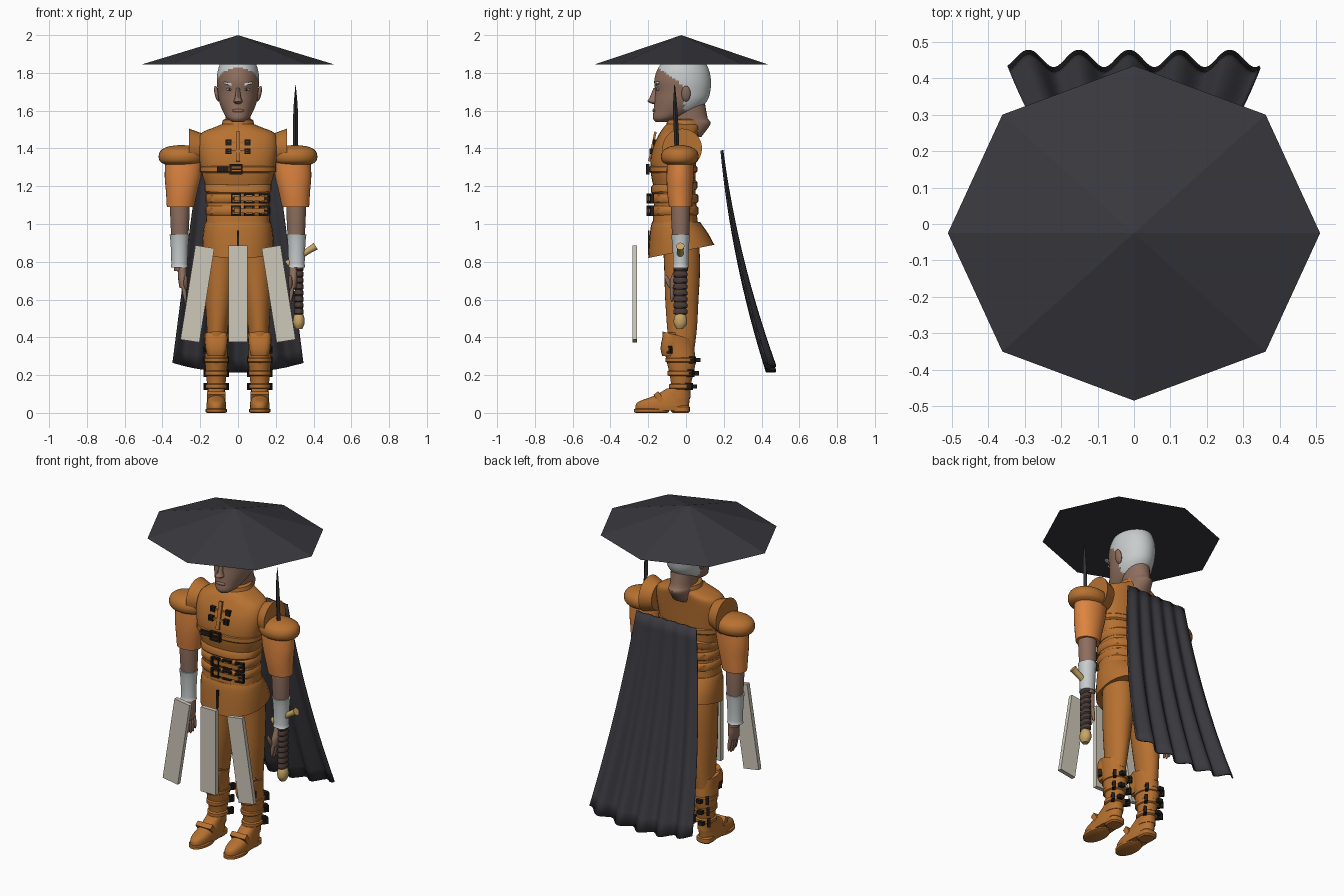
import bpy, bmesh
from math import sin, cos, pi, radians, copysign
from mathutils import Matrix, Vector

if "Cube" in bpy.data.objects:
    bpy.data.objects.remove(bpy.data.objects["Cube"])


def material(name, r, g, b):
    m = bpy.data.materials.new(name)
    m.use_nodes = True
    m.diffuse_color = (r, g, b, 1)
    m.node_tree.nodes["Principled BSDF"].inputs["Base Color"].default_value = (r, g, b, 1)
    return m


CLOTH = material("charcoal cloth", .04, .04, .048)
LEATHER = material("tan leather", .47, .165, .03)
SLEEVE = material("orange sleeve", .72, .23, .05)
SKIN = material("skin", .27, .155, .11)
WHITE = material("white hair and steel", .57, .6, .6)
IVORY = material("ivory plate", .62, .58, .49)
BLACK = material("black buckle", .015, .012, .01)
GRIP = material("brown grip", .07, .045, .038)
GOLD = material("gold", .58, .38, .13)
BLADE = material("dark steel", .03, .03, .035)


def finish(bm, name, mats, angle=40):
    """Turn a bmesh into an object, smooth except at sharp edges."""
    bmesh.ops.recalc_face_normals(bm, faces=bm.faces)
    for f in bm.faces:
        f.smooth = True
    for e in bm.edges:
        e.smooth = e.calc_face_angle(0) < radians(angle)
    mesh = bpy.data.meshes.new(name)
    bm.to_mesh(mesh)
    bm.free()
    for m in mats if isinstance(mats, list) else [mats]:
        mesh.materials.append(m)
    ob = bpy.data.objects.new(name, mesh)
    bpy.context.collection.objects.link(ob)
    return ob


def spline(a, b, c, d, t):
    return b + (c - a + (2*a - 5*b + 4*c - d + (3*(b - c) + d - a)*t)*t)*t/2


def loft(name, rows, mat, x=0, lean=0, box=2, sides=28, steps=4, tilt=(0, 0), rule=None):
    """Skin oval rings given as (z, half width, front y, back y)."""
    rings = []
    for i in range(len(rows) - 1):
        quad = [rows[min(max(i + k, 0), len(rows) - 1)] for k in (-1, 0, 1, 2)]
        rings += [[spline(*v, s/steps) for v in zip(*quad)] for s in range(steps)]
    rings.append(rows[-1])
    bm, loops = bmesh.new(), []
    for i, (z, half, front, back) in enumerate(rings):
        f, loop = i/(len(rings) - 1), []
        for k in range(sides):
            c, s = cos(2*pi*k/sides), sin(2*pi*k/sides)
            px = half*copysign(abs(c)**(2/box), c)
            py = (front + back)/2 + (back - front)/2*copysign(abs(s)**(2/box), s)
            pz = z + py*(tilt[0]*(1 - f) + tilt[1]*f)
            loop.append(bm.verts.new((x + lean*z + px, py, pz)))
        loops.append(loop)
    for a, b in zip(loops, loops[1:]):
        for k in range(sides):
            n = (k + 1) % sides
            bm.faces.new((a[k], a[n], b[n], b[k]))
    bm.faces.new(loops[0])
    bm.faces.new(loops[-1])
    if rule:
        for f in bm.faces:
            f.material_index = int(rule(f.calc_center_median()))
    return finish(bm, name, mat)


def band(name, z, height, half, front, back, mat=LEATHER, **kw):
    """A strap with softened edges."""
    h, e = height/2, .008
    rows = [(z - h, half - e, front + e, back - e), (z - h*.6, half, front, back),
            (z + h*.6, half, front, back), (z + h, half - e, front + e, back - e)]
    return loft(name, rows, mat, steps=1, **kw)


def place(loc, size, turn=0, axis='Y'):
    return Matrix.Translation(loc) @ Matrix.Rotation(radians(turn), 4, axis) @ Matrix.Diagonal((*size, 1))


def block(name, loc, size, mat, turn=0, axis='Y'):
    bm = bmesh.new()
    bmesh.ops.create_cube(bm, size=1, matrix=place(loc, size, turn, axis))
    return finish(bm, name, mat)


def ball(name, loc, size, mat, turn=0, axis='Y'):
    bm = bmesh.new()
    bmesh.ops.create_uvsphere(bm, u_segments=24, v_segments=14, radius=1, matrix=place(loc, size, turn, axis))
    return finish(bm, name, mat)


def buckle(name, loc, w, h, turn=0):
    """Rectangular frame with a centre prong, facing the front before turning."""
    bm, t = bmesh.new(), .009
    base = place(loc, (1, 1, 1), turn, 'Z')
    bars = [((s*w/2, 0, 0), (t, .018, h)) for s in (-1, 1)]
    bars += [((0, 0, s*h/2), (w + t, .018, t)) for s in (-1, 1)] + [((0, 0, 0), (w, t, t))]
    for centre, size in bars:
        bmesh.ops.create_cube(bm, size=1, matrix=base @ place(centre, size))
    return finish(bm, name, BLACK)


# Wide eight-sided hat
bm = bmesh.new()
bmesh.ops.create_cone(bm, cap_ends=True, segments=8, radius1=.51, radius2=0, depth=.155,
                      matrix=place((0, -.025, 1.922), (1, .9, 1)))
finish(bm, "hat", CLOTH, 5)

# Head with swept-back hair, neck and nape
loft("head", [(1.54, .03, -.16, -.1), (1.56, .058, -.175, -.03), (1.6, .082, -.172, .06),
              (1.65, .1, -.167, .11), (1.7, .107, -.163, .128), (1.76, .112, -.168, .132),
              (1.82, .105, -.15, .12), (1.87, .08, -.11, .09), (1.89, .03, -.05, .04)],
     [SKIN, WHITE], sides=48, steps=6,
     rule=lambda p: p.z > 1.6 and p.y > -.01 - max(0, p.z - 1.73)*1.4)
loft("neck", [(1.46, .07, -.07, .08), (1.53, .066, -.075, .13), (1.56, .066, -.08, .115),
              (1.64, .07, -.08, .1)], SKIN)
loft("nose", [(1.635, .012, -.175, -.14), (1.648, .024, -.203, -.14), (1.67, .016, -.192, -.14),
              (1.72, .01, -.172, -.14)], SKIN, sides=12)
ball("lips", (0, -.168, 1.6), (.032, .01, .009), SKIN)
for s in (-1, 1):
    ball("eye", (s*.044, -.149, 1.713), (.018, .008, .007), WHITE)
    ball("iris", (s*.044, -.155, 1.713), (.006, .004, .006), BLACK)
    block("eyebrow", (s*.048, -.152, 1.742), (.055, .016, .012), WHITE, -s*14)
    ball("ear", (s*.112, .0, 1.69), (.012, .024, .042), SKIN, s*12)

# Leather jerkin, collar and skirt
loft("jerkin", [(.96, .172, -.18, .07), (1.03, .168, -.175, .06), (1.1, .164, -.17, .055),
                (1.18, .168, -.17, .05), (1.26, .19, -.185, .05), (1.34, .205, -.188, .055),
                (1.42, .212, -.17, .06), (1.48, .195, -.14, .065), (1.51, .13, -.12, .07),
                (1.53, .08, -.1, .07)], LEATHER, box=2.5, sides=40)
loft("collar", [(1.49, .1, -.12, .085), (1.52, .088, -.105, .085), (1.55, .08, -.1, .08),
                (1.555, .072, -.09, .072)], LEATHER, steps=1)
loft("skirt", [(.86, .19, -.2, .15), (.93, .188, -.195, .12), (.99, .18, -.188, .085),
               (1.01, .172, -.18, .075)], LEATHER, box=2.3, tilt=(.2, 0), steps=3)
block("skirt_slit", (0, -.196, .9), (.012, .008, .13), BLACK)
for z in (1.07, 1.135):
    band("waist_belt", z, .05, .172, -.186, .066, box=2.5)
    for x in (-.01, .06, .14):
        buckle("belt_buckle", (x, -.2 + abs(x)*.12, z), .045, .045, x*60)
    block("belt_tongue", (.06, -.197, z), (.16, .012, .024), LEATHER, 3, 'Z')
band("rib_belt", 1.2, .05, .178, -.184, .06, box=2.5, tilt=(.1, .1))
band("chest_belt", 1.29, .04, .202, -.194, .06, box=2.5)
buckle("chest_buckle", (-.01, -.202, 1.29), .06, .045)
block("chest_tongue", (-.08, -.197, 1.29), (.06, .012, .03), BLACK)
block("front_seam", (0, -.178, 1.41), (.022, .012, .16), LEATHER, -12, 'X')
for z in (1.385, 1.432):
    block("chest_strap", (0, -.178 + (z - 1.385)*.4, z), (.1, .02, .012), LEATHER)
    for s in (-1, 1):
        buckle("chest_clasp", (s*.05, -.184 + (z - 1.385)*.4, z), .022, .022)

for s in (-1, 1):
    # Armhole flange, shoulder cap and sleeve
    bm = bmesh.new()
    bmesh.ops.create_cone(bm, cap_ends=True, segments=28, radius1=.08, radius2=.105, depth=.07,
                          matrix=place((s*.225, -.02, 1.4), (1, 1, 1), s*90))
    finish(bm, "armhole_flange", LEATHER)
    loft("shoulder_cap", [(1.315, .085, -.1, .035), (1.33, .112, -.125, .058), (1.36, .12, -.133, .067),
                          (1.39, .108, -.12, .055), (1.41, .07, -.085, .02), (1.418, .01, -.04, -.02)],
         LEATHER, x=s*.3)
    loft("sleeve", [(1.09, .072, -.09, .03), (1.17, .083, -.1, .036), (1.25, .096, -.103, .04),
                    (1.34, .1, -.1, .04)], SLEEVE, x=s*.392, lean=-s*.08)
    # Forearm, bracer and hand
    loft("forearm", [(.75, .03, -.055, .01), (.9, .043, -.07, .015), (1.02, .05, -.078, .02),
                     (1.11, .052, -.08, .02)], SKIN, x=s*.308)
    loft("bracer", [(.77, .046, -.072, .016), (.79, .043, -.068, .012), (.9, .047, -.073, .017),
                    (.945, .052, -.08, .022)], WHITE, x=s*.31, steps=2)
    loft("palm", [(.66, .02, -.085, -.005), (.7, .024, -.085, .005), (.74, .024, -.07, .005),
                  (.79, .026, -.055, .008)], SKIN, x=s*.25, lean=s*.06)
    for k in range(4):
        y, drop = -.075 + k*.021, .012*abs(k - 1.4)
        ball("finger", (s*.285, y, .63 + drop), (.011, .011, .06), SKIN, s*8)
    ball("thumb", (s*.277, -.092, .69), (.011, .012, .045), SKIN, 25, 'X')
    # Trousers
    loft("trouser_leg", [(.34, .05, -.09, .045), (.45, .056, -.1, .058), (.6, .072, -.11, .066),
                         (.75, .084, -.115, .074), (.88, .09, -.12, .07), (.96, .085, -.12, .05)],
         LEATHER, x=s*.132, lean=-s*.05)
    # Tall buckled boots
    loft("boot_shaft", [(.08, .046, -.1, .025), (.14, .048, -.08, .025), (.2, .054, -.088, .036),
                        (.27, .06, -.105, .05), (.34, .06, -.12, .045), (.4, .066, -.125, .035)],
         LEATHER, x=s*.115, tilt=(0, -.25))
    loft("knee_guard", [(.3, .045, -.125, -.05), (.34, .056, -.135, -.04), (.4, .06, -.125, -.04),
                        (.425, .052, -.115, -.05)], LEATHER, x=s*.115, box=3, steps=2)
    loft("boot_foot", [(.012, .05, -.265, .01), (.035, .052, -.268, .015), (.06, .05, -.25, .018),
                       (.09, .046, -.17, .022), (.13, .045, -.1, .026)], LEATHER, x=s*.115, box=2.4)
    band("boot_toe_sole", .012, .024, .056, -.275, -.09, x=s*.115)
    band("boot_heel", .02, .04, .046, -.08, .02, x=s*.115, box=3)
    block("instep_strap", (s*.115, -.145, .085), (.1, .03, .05), LEATHER, 35, 'X')
    for k, z in enumerate((.14, .21, .28)):
        band("boot_strap", z, .03, .056 + k*.004, -.09 - k*.009, .036 + k*.01, x=s*.115)
        for side in (-1, 1):
            buckle("boot_buckle", (s*.115 + side*.048, .015 + k*.007, z), .035, .03, side*55)
        block("strap_end", (s*.115 + s*.02, .045 + k*.01, z), (.03, .025, .022), BLACK)
    buckle("knee_buckle", (s*.165, -.09, .335), .025, .03, s*50)

# Hanging plates in front of the legs
block("middle_plate", (0, -.272, .63), (.1, .025, .51), IVORY)
for s in (-1, 1):
    block("side_plate", (s*.215, -.272, .63), (.102, .025, .505), IVORY, -s*9)

# Sword held upright along the left arm
grip = []
for k in range(8):
    z = .52 + k*.033
    grip += [(z, .02, -.06, 0), (z + .007, .026, -.067, .008), (z + .022, .026, -.067, .008)]
loft("sword_grip", grip + [(.79, .02, -.06, 0)], GRIP, x=.322, sides=16, steps=1)
loft("sword_pommel", [(.445, .018, -.05, -.015), (.47, .029, -.064, .004), (.5, .03, -.064, .004),
                      (.525, .022, -.055, -.005)], GOLD, x=.322, sides=16)
guard = loft("sword_guard", [(-.09, .02, -.02, .02), (-.06, .017, -.018, .018), (.06, .017, -.018, .018),
                             (.09, .022, -.022, .022)], GOLD, sides=16, steps=2)
guard.location = (.335, -.03, .835)
guard.rotation_euler.y = radians(58)
loft("sword_blade", [(.8, .014, -.045, -.015), (1.42, .013, -.062, -.036), (1.6, .012, -.069, -.045),
                     (1.735, .001, -.062, -.058)], BLADE, x=.305, sides=4, steps=3)

# Pleated cape hanging clear of the back
bm, grid = bmesh.new(), []
COLS, ROWS = 80, 16
for j in range(ROWS + 1):
    v, line = j/ROWS, []
    for i in range(COLS + 1):
        u = 2*i/COLS - 1
        wave = cos(5*pi*u + .6)*(.004 + .02*v)
        fall = 1.39 - v*(1.175 - .05*u*u)
        line.append(bm.verts.new((u*(.2 + .145*v), .19 + .13*v + .13*v*v + wave, fall)))
    grid.append(line)
for a, b in zip(grid, grid[1:]):
    for i in range(COLS):
        bm.faces.new((a[i], a[i + 1], b[i + 1], b[i]))
cape = finish(bm, "cape", CLOTH)
thick = cape.modifiers.new("thickness", 'SOLIDIFY')
thick.thickness = .008
thick.offset = 0
